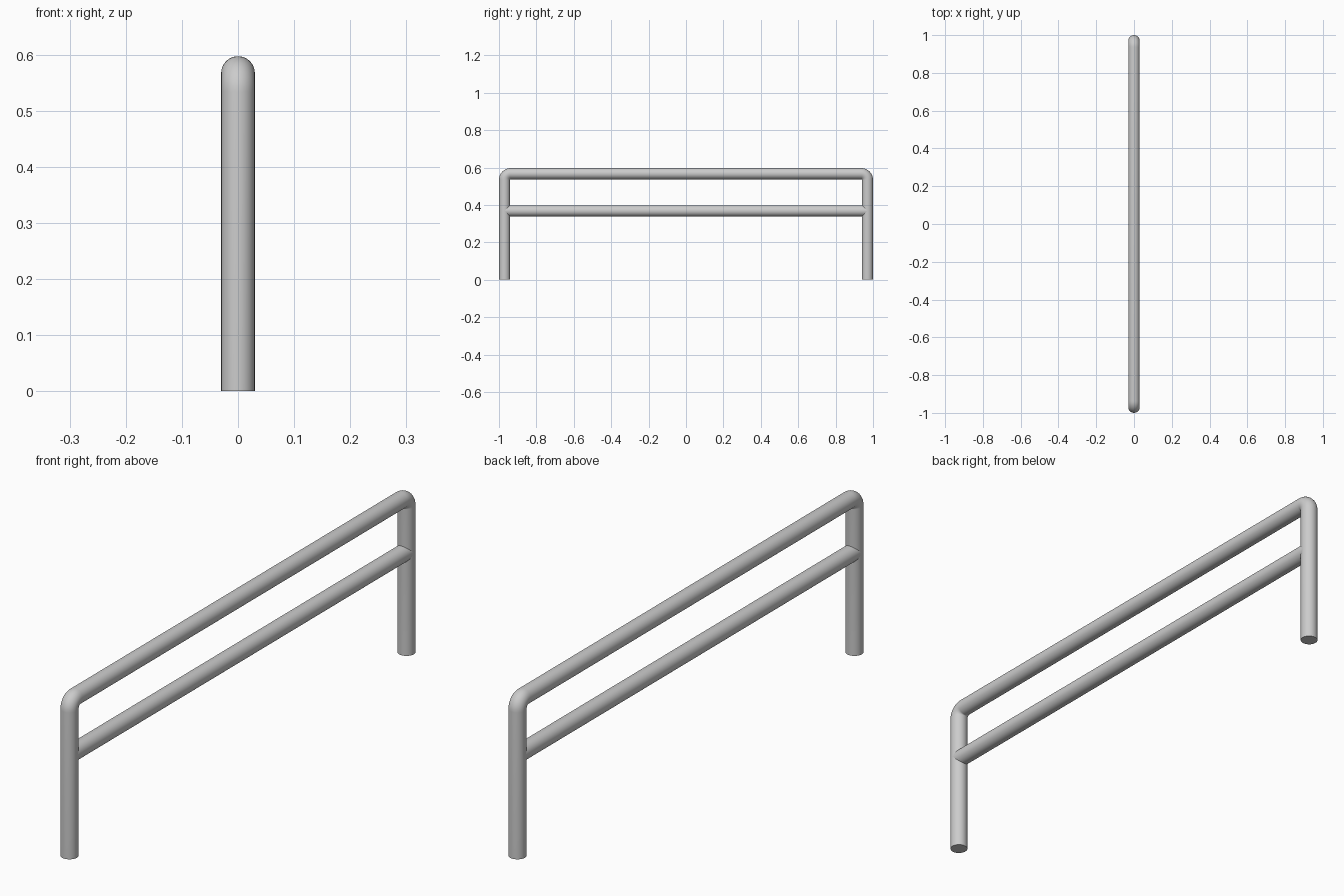
import bpy
import bmesh
from math import sin, cos, pi, radians
from mathutils import Vector

RADIUS = 0.03      # tube radius
SIDES = 32
LEG_Y = 0.97       # leg centre line
TOP_Z = 0.567      # top rail centre line
BEND = 0.033       # bend radius of the centre line
RAIL_Z = 0.368     # middle rail centre line

if "Cube" in bpy.data.objects:
    bpy.data.objects.remove(bpy.data.objects["Cube"])

steel = bpy.data.materials.new("light grey metal")
steel.use_nodes = True
color = (0.6, 0.6, 0.6, 1)
steel.diffuse_color = color
steel.node_tree.nodes["Principled BSDF"].inputs["Base Color"].default_value = color


def tube(name, stations):
    """Sweep a circle through (y, z, heading) stations in the x = 0 plane."""
    bm = bmesh.new()
    rings = []
    for y, z, heading in stations:
        normal = Vector((0, -sin(heading), cos(heading)))
        ring = []
        for i in range(SIDES):
            a = 2 * pi * i / SIDES
            offset = Vector((cos(a), 0, 0)) + normal * sin(a)
            ring.append(bm.verts.new(Vector((0, y, z)) + offset * RADIUS))
        rings.append(ring)
    for a, b in zip(rings, rings[1:]):
        for i in range(SIDES):
            j = (i + 1) % SIDES
            bm.faces.new((a[i], a[j], b[j], b[i]))
    bm.faces.new(rings[0])
    bm.faces.new(rings[-1])
    bmesh.ops.recalc_face_normals(bm, faces=bm.faces)
    mesh = bpy.data.meshes.new(name)
    bm.to_mesh(mesh)
    bm.free()
    mesh.materials.append(steel)
    obj = bpy.data.objects.new(name, mesh)
    bpy.context.collection.objects.link(obj)
    bpy.ops.object.select_all(action='DESELECT')
    obj.select_set(True)
    bpy.context.view_layer.objects.active = obj
    bpy.ops.object.shade_smooth_by_angle(angle=radians(40))
    return obj


# Bent frame: front leg, rounded corner, top rail, rounded corner, back leg
path = [(-LEG_Y, 0, pi / 2)]
for side in (-1, 1):
    for k in range(11):
        t = k / 10 * pi / 2
        heading = pi / 2 - t if side < 0 else -t
        path.append((side * (LEG_Y - BEND) - BEND * sin(heading),
                     TOP_Z - BEND + BEND * cos(heading), heading))
path.append((LEG_Y, 0, -pi / 2))
tube("bent_frame", path)

# Straight rail running between the legs
tube("middle_rail", [(-LEG_Y, RAIL_Z, 0), (LEG_Y, RAIL_Z, 0)])
